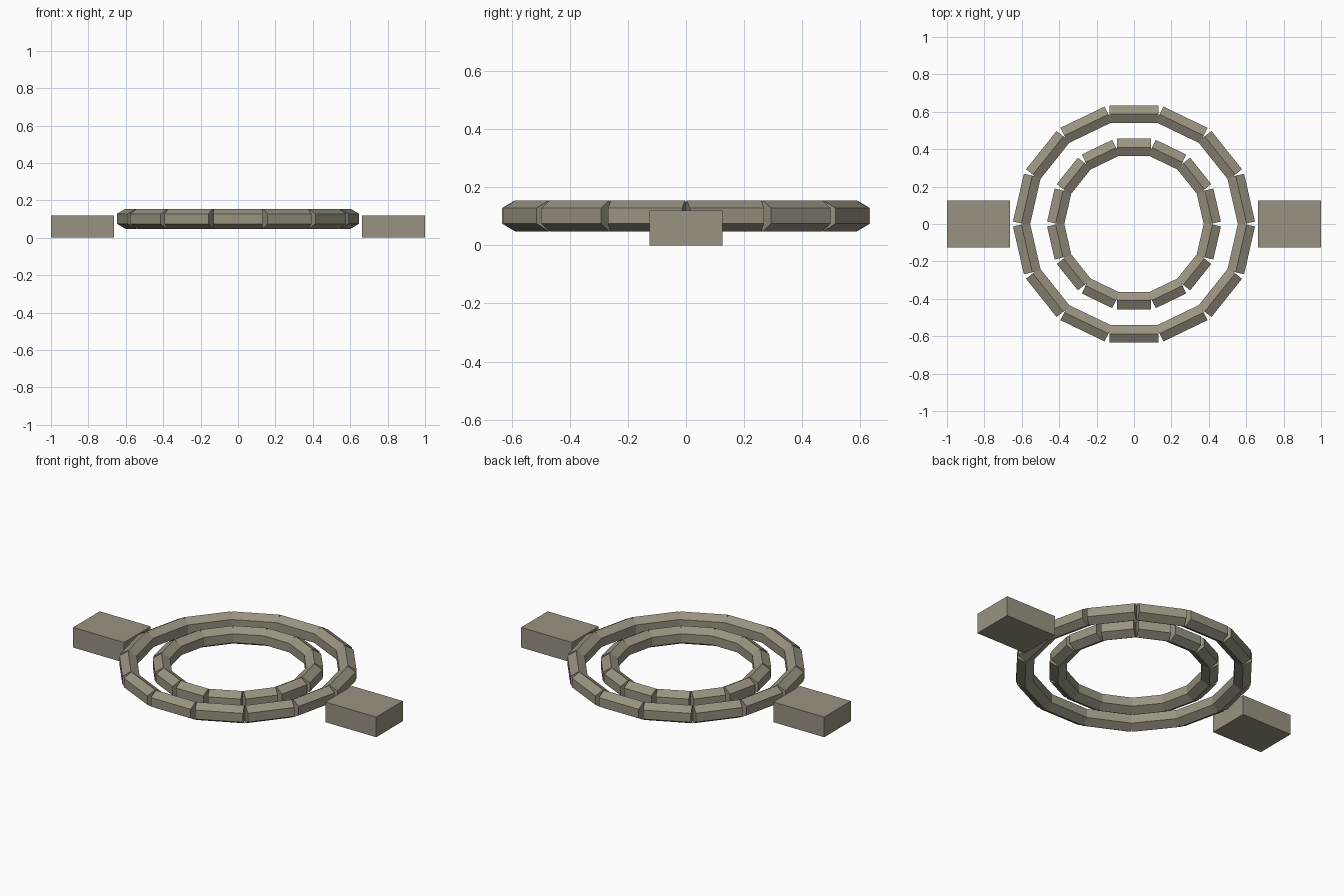
import bpy, bmesh, math
from mathutils import Matrix

if "Cube" in bpy.data.objects:
    bpy.data.objects.remove(bpy.data.objects["Cube"])

stone = bpy.data.materials.new("warm grey stone")
stone.diffuse_color = (0.32, 0.29, 0.22, 1)
stone.use_nodes = True
stone.node_tree.nodes["Principled BSDF"].inputs["Base Color"].default_value = stone.diffuse_color

COUNT = 14          # segments per ring
RADIUS = 0.0535     # bar radius
HEIGHT = 0.1015     # bar centre height


def finish(bm, name):
    bmesh.ops.recalc_face_normals(bm, faces=bm.faces)
    mesh = bpy.data.meshes.new(name)
    bm.to_mesh(mesh)
    bm.free()
    mesh.materials.append(stone)
    obj = bpy.data.objects.new(name, mesh)
    bpy.context.collection.objects.link(obj)
    return obj


def segment_ring(name, ring_radius, length):
    """Ring of straight hexagonal bars, each with a corner facing outward."""
    bm = bmesh.new()
    for i in range(COUNT):
        place = (Matrix.Rotation(i * math.tau / COUNT, 4, 'Z')
                 @ Matrix.Translation((0, ring_radius, HEIGHT))
                 @ Matrix.Rotation(math.pi / 2, 4, 'Y')
                 @ Matrix.Rotation(math.pi / 2, 4, 'Z'))
        bmesh.ops.create_cone(bm, cap_ends=True, segments=6, radius1=RADIUS,
                              radius2=RADIUS, depth=length, matrix=place)
    # put a hexagon corner, not a flat, on the outer rim
    return finish(bm, name)


def block(name, side):
    bm = bmesh.new()
    bmesh.ops.create_cube(bm, size=1, matrix=Matrix.Translation((side * 0.832, 0, 0.06))
                          @ Matrix.Diagonal((0.336, 0.251, 0.12, 1)))
    return finish(bm, name)


# concentric rings
segment_ring("outer_ring", 0.5875, 0.262)
segment_ring("inner_ring", 0.4095, 0.181)

# side blocks
block("left_block", -1)
block("right_block", 1)
